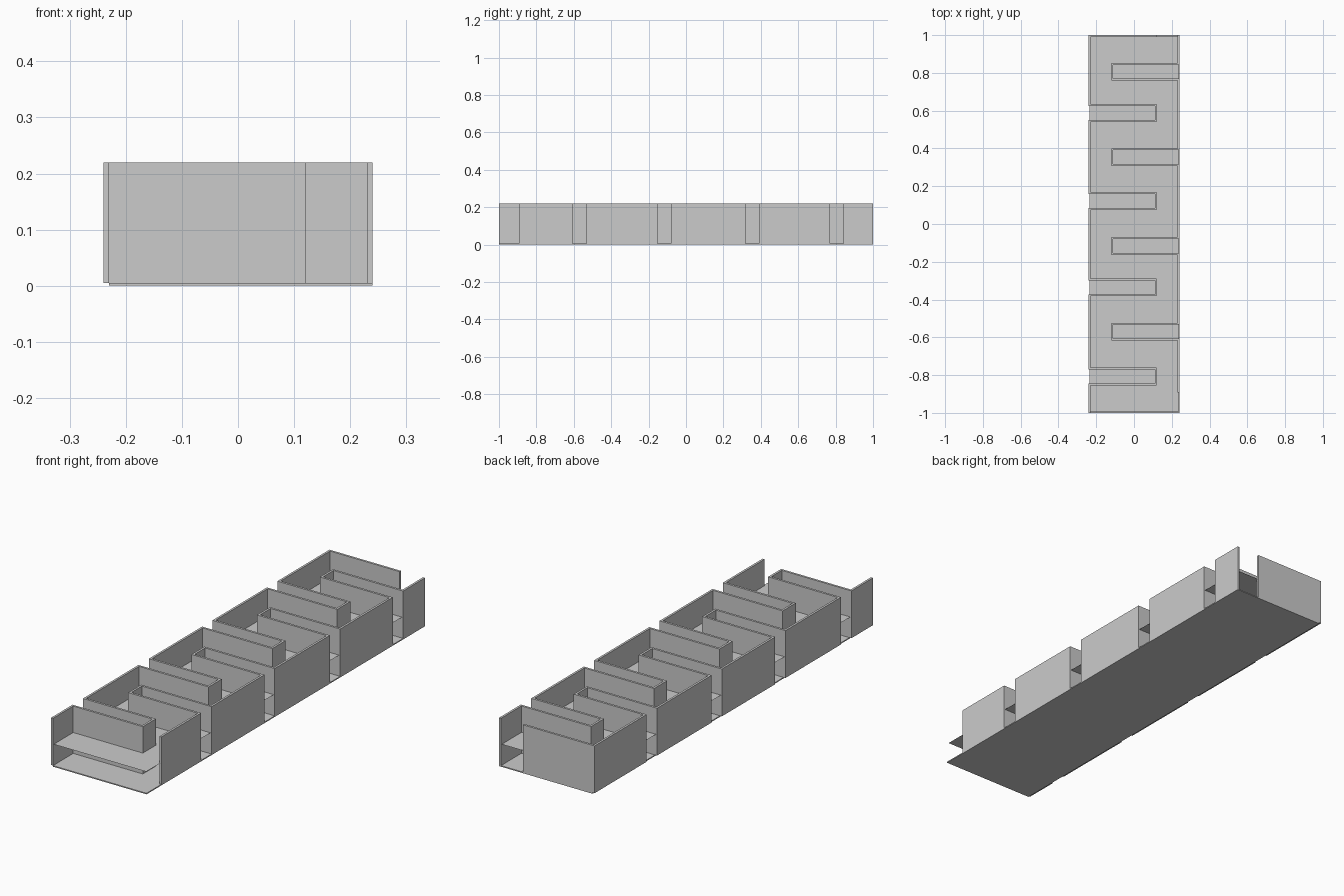
import bpy, bmesh
from mathutils import Vector

if "Cube" in bpy.data.objects:
    bpy.data.objects.remove(bpy.data.objects["Cube"])

T = 0.01            # wall thickness
Z0, Z1 = 0.005, 0.22
SLOT = 0.084        # slot width between wall centrelines


def finish(bm, name):
    bmesh.ops.recalc_face_normals(bm, faces=bm.faces)
    me = bpy.data.meshes.new(name)
    bm.to_mesh(me)
    bm.free()
    ob = bpy.data.objects.new(name, me)
    bpy.context.collection.objects.link(ob)
    return ob


def box(name, x0, x1, y0, y1, z0, z1):
    bm = bmesh.new()
    bmesh.ops.create_cube(bm, size=1)
    for v in bm.verts:
        v.co = (x1 if v.co.x > 0 else x0, y1 if v.co.y > 0 else y0, z1 if v.co.z > 0 else z0)
    return finish(bm, name)


def wall(name, path):
    """Upright wall of constant thickness following a right-angled path."""
    pts = [Vector(p) for p in path]
    dirs = [(b - a).normalized() for a, b in zip(pts, pts[1:])]
    norms = [Vector((-d.y, d.x)) for d in dirs]
    bm = bmesh.new()
    rings = []
    for i, p in enumerate(pts):
        n = norms[min(i, len(norms) - 1)]
        if 0 < i < len(pts) - 1:
            n = norms[i - 1] + norms[i]
        a, b = p + n * T / 2, p - n * T / 2
        rings.append([bm.verts.new((q.x, q.y, z)) for q, z in ((a, Z0), (b, Z0), (b, Z1), (a, Z1))])
    for r, s in zip(rings, rings[1:]):
        for k in range(4):
            m = (k + 1) % 4
            bm.faces.new((r[k], r[m], s[m], s[k]))
    bm.faces.new(rings[0])
    bm.faces.new(rings[-1])
    return finish(bm, name)


def meander(side, start, slots):
    """Side wall path that turns inward around each slot."""
    path = [(side * 0.235, start)]
    for c in slots:
        lo, hi = c - SLOT / 2, c + SLOT / 2
        path += [(side * 0.235, lo), (-side * 0.115, lo), (-side * 0.115, hi), (side * 0.235, hi)]
    return path


# floor plate
box("floor_plate", -0.23, 0.24, -1, 1, 0, Z0)

# right wall with inward folds
wall("right_wall", meander(1, -0.893, [-0.57, -0.116, 0.354, 0.806]) + [(0.235, 1.0)])

# left wall with inward folds, turning into the back wall
wall("left_and_back_wall",
     meander(-1, -1.0, [-0.808, -0.335, 0.122, 0.588]) + [(-0.235, 0.995), (0.12, 0.995)])

# thin level sheet at mid height
bm = bmesh.new()
bm.faces.new([bm.verts.new(p) for p in ((-0.235, -0.995, 0.1), (0.235, -0.995, 0.1),
                                        (0.235, 0.995, 0.1), (-0.235, 0.995, 0.1))])
finish(bm, "level_sheet")
